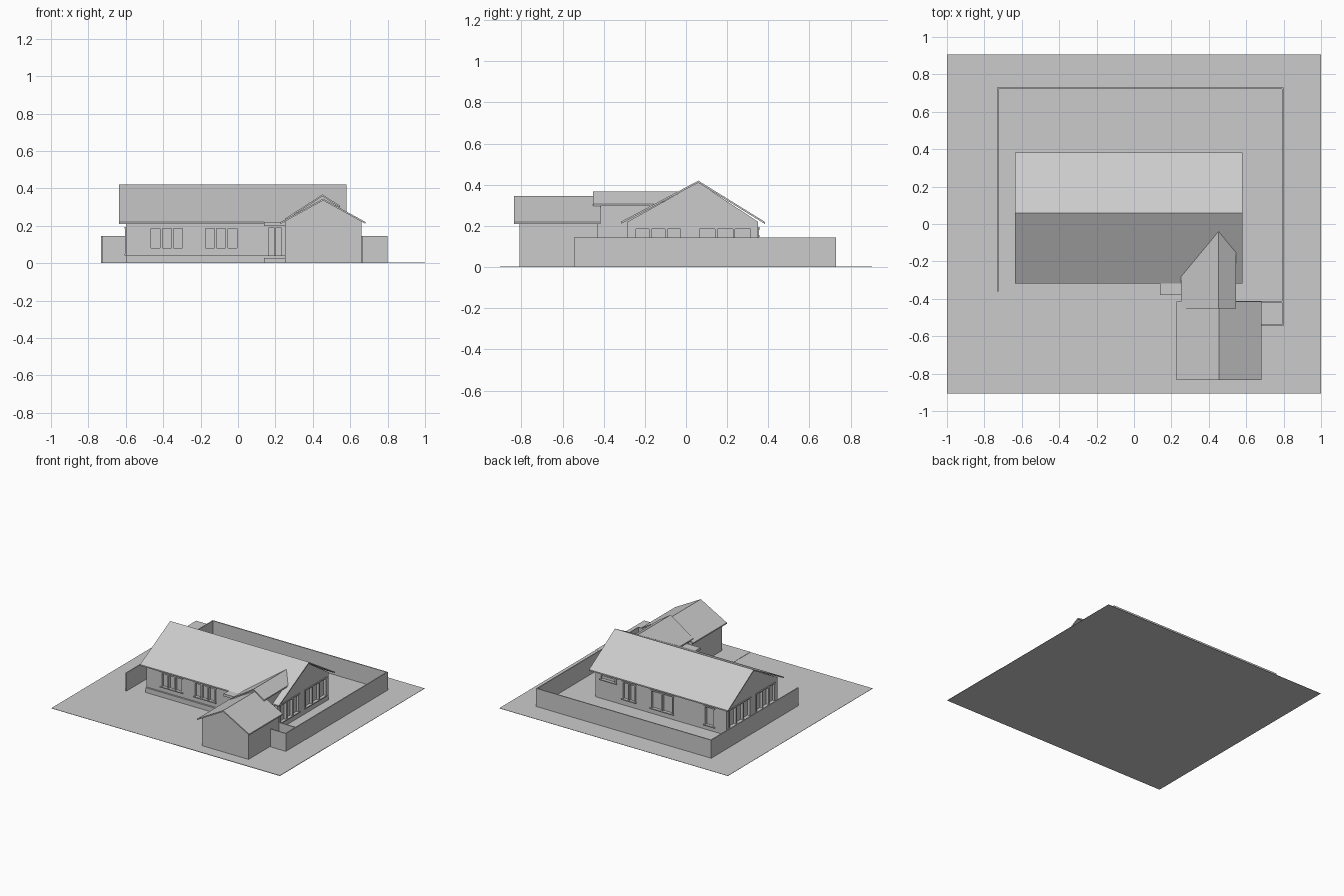
import bpy
import bmesh
from mathutils import Vector

cube = bpy.data.objects.get("Cube")
if cube:
    bpy.data.objects.remove(cube, do_unlink=True)

# One plain grey for everything
grey = bpy.data.materials.new("plain_grey")
grey.use_nodes = True
grey.diffuse_color = (0.6, 0.6, 0.6, 1)
bsdf = grey.node_tree.nodes["Principled BSDF"]
bsdf.inputs["Base Color"].default_value = grey.diffuse_color
bsdf.inputs["Roughness"].default_value = 0.8


def extrude(name, points, offset):
    """Closed solid made by sweeping a flat polygon along an offset."""
    bm = bmesh.new()
    face = bm.faces.new([bm.verts.new(p) for p in points])
    swept = bmesh.ops.extrude_face_region(bm, geom=[face])["geom"]
    verts = [g for g in swept if isinstance(g, bmesh.types.BMVert)]
    bmesh.ops.translate(bm, verts=verts, vec=Vector(offset))
    if len(bm.faces) < len(points) + 2:
        bm.faces.new([bm.verts[i] for i in range(len(points))])
    bmesh.ops.recalc_face_normals(bm, faces=bm.faces)
    mesh = bpy.data.meshes.new(name)
    bm.to_mesh(mesh)
    bm.free()
    mesh.materials.append(grey)
    obj = bpy.data.objects.new(name, mesh)
    bpy.context.scene.collection.objects.link(obj)
    return obj


def box(name, x, y, z):
    base = [(x[0], y[0], z[0]), (x[1], y[0], z[0]),
            (x[1], y[1], z[0]), (x[0], y[1], z[0])]
    return extrude(name, base, (0, 0, z[1] - z[0]))


def roof_panel(name, points, thick=0.01):
    return extrude(name, points, (0, 0, -thick))


# Ground and raised paving
box("ground", (-1, 1), (-0.905, 0.905), (0, 0.002))
box("driveway", (0.07, 1), (-0.905, -0.3), (0.002, 0.004))

# Boundary wall
WALL_H, T = 0.145, 0.008
box("left_yard_wall", (-0.732, -0.732 + T), (-0.36, 0.73), (0, WALL_H))
box("back_yard_wall", (-0.732, 0.8), (0.73 - T, 0.73), (0, WALL_H))
box("right_yard_wall", (0.8 - T, 0.8), (-0.545, 0.73), (0, WALL_H))
box("front_yard_wall", (0.665, 0.8), (-0.545, -0.545 + T), (0, WALL_H))
box("inner_yard_wall", (0.525, 0.8), (-0.42, -0.42 + T), (0, WALL_H))

# House body with gable ends
X0, X1, Y0, Y1 = -0.6, 0.545, -0.285, 0.35
EAVE, RIDGE, RY = 0.22, 0.42, 0.06
E0, E1 = -0.317, 0.383
body = extrude("house_body",
               [(X0, Y0, 0), (X0, Y1, 0), (X0, Y1, EAVE), (X0, RY, RIDGE - 0.008),
                (X0, Y0, EAVE)], (X1 - X0, 0, 0))


def front_point(side, u, depth):
    """Point on a house side: u runs along the wall, depth goes inward."""
    return {"front": (u, Y0 + depth), "back": (u, Y1 - depth),
            "left": (X0 + depth, u), "right": (X1 - depth, u)}[side]


def wall_box(name, side, u, z, depth):
    a = front_point(side, u[0], depth[0])
    b = front_point(side, u[1], depth[1])
    return box(name, sorted((a[0], b[0])), sorted((a[1], b[1])), z)


def opening(name, side, u, z, bars):
    """Recess in the wall with upright bars and a projecting frame."""
    cutter = wall_box("cutter", side, u, z, (-0.03, 0.016))
    mod = body.modifiers.new(name, "BOOLEAN")
    mod.operation, mod.solver, mod.object = "DIFFERENCE", "EXACT", cutter
    bpy.context.view_layer.objects.active = body
    bpy.ops.object.modifier_apply(modifier=name)
    bpy.data.objects.remove(cutter, do_unlink=True)
    step = (u[1] - u[0]) / bars if bars else 0
    for i in range(bars + 1):
        c = u[0] + i * step
        wall_box(name + "_bar", side, (c - 0.006, c + 0.006), z, (-0.004, 0.017))
    edge = (u[0] - 0.01, u[1] + 0.01)
    wall_box(name + "_lintel", side, edge, (z[1], z[1] + 0.009), (-0.006, 0.003))
    wall_box(name + "_sill", side, edge, (z[0] - 0.008, z[0]), (-0.008, 0.003))


# Windows and doors
opening("front_window", "front", (-0.47, -0.29), (0.08, 0.185), 3)
opening("front_window", "front", (-0.18, 0.0), (0.08, 0.185), 3)
opening("front_door", "front", (0.16, 0.235), (0.04, 0.19), 2)
opening("back_door", "back", (-0.49, -0.41), (0.04, 0.18), 1)
opening("back_patio_door", "back", (-0.13, 0.06), (0.045, 0.18), 2)
opening("back_window", "back", (0.2, 0.31), (0.05, 0.18), 2)
opening("back_slot_window", "back", (0.37, 0.5), (0.155, 0.185), 0)
for side in ("left", "right"):
    opening(side + "_window_a", side, (-0.25, -0.02), (0.05, 0.185), 3)
    opening(side + "_window_b", side, (0.06, 0.32), (0.05, 0.185), 3)

# Plinth, entrance step and canopy
box("plinth", (X0, 0.26), (Y0 - 0.014, Y0 + 0.01), (0, 0.04))
box("entrance_step", (0.14, 0.27), (-0.38, Y0), (0, 0.028))
box("entrance_canopy", (0.14, 0.27), (-0.38, Y0), (0.2, 0.22))

# Main roof
A, B = -0.635, 0.58
for name, eave in (("front_roof_slope", E0), ("back_roof_slope", E1)):
    roof_panel(name, [(A, eave, EAVE), (B, eave, EAVE), (B, RY, RIDGE), (A, RY, RIDGE)])

# Wing between house and garage, its roof trimmed along the valleys
CX, WING_TOP, PITCH = 0.452, 0.367, 0.64


def wing_z(x):
    return WING_TOP - PITCH * abs(x - CX)


def valley_y(x):
    return E0 + (wing_z(x) - EAVE) * (RY - E0) / (RIDGE - EAVE)


WL, WR, WF = 0.275, 0.525, -0.43
extrude("wing_body", [(WL, WF, 0), (WR, WF, 0), (WR, WF, wing_z(WR) - 0.006),
                      (CX, WF, WING_TOP - 0.006), (WL, WF, wing_z(WL) - 0.006)],
        (0, 0.35, 0))
for name, x in (("wing_left_slope", 0.25), ("wing_right_slope", 0.545)):
    roof_panel(name, [(x, -0.452, wing_z(x)), (CX, -0.452, WING_TOP),
                      (CX, valley_y(CX), WING_TOP), (x, valley_y(x), wing_z(x))])

# Garage
GF, GB, GTOP = -0.81, -0.43, 0.345
extrude("garage_body", [(0.25, GF, 0), (0.66, GF, 0), (0.66, GF, 0.223),
                        (0.455, GF, GTOP - 0.006), (0.25, GF, 0.223)], (0, GB - GF, 0))
for name, x in (("garage_left_slope", 0.228), ("garage_right_slope", 0.682)):
    roof_panel(name, [(x, -0.835, EAVE), (0.455, -0.835, GTOP),
                      (0.455, -0.415, GTOP), (x, -0.415, EAVE)])
